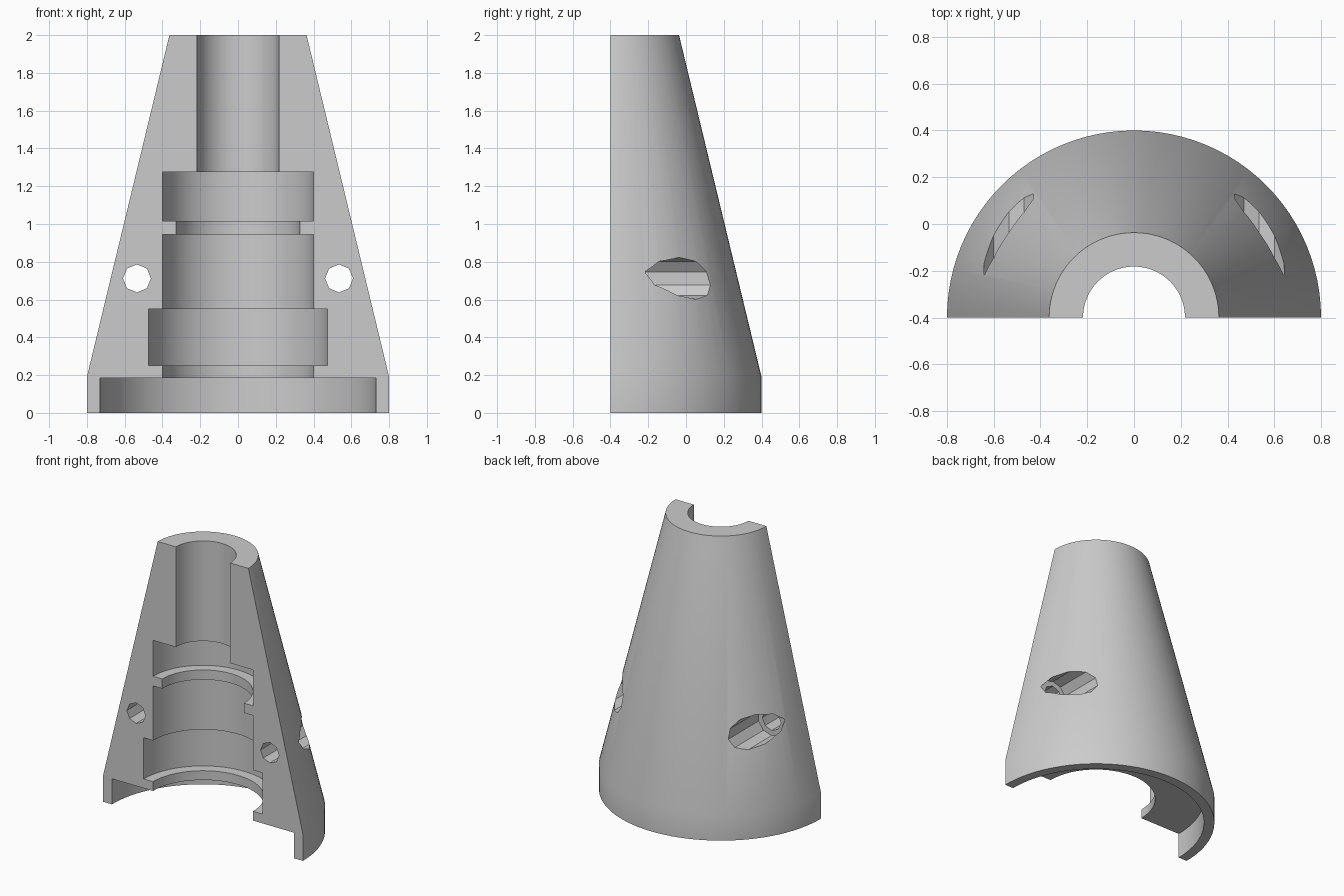
import bpy, bmesh, math
from mathutils import Matrix

old = bpy.data.objects.get("Cube")
if old:
    bpy.data.objects.remove(old, do_unlink=True)

AXIS_Y = -0.4      # the cut plane holds the axis of revolution
STEPS = 48         # segments in the half turn

grey = bpy.data.materials.new("plain grey")
grey.use_nodes = True
colour = (0.6, 0.6, 0.6, 1)
grey.diffuse_color = colour
grey.node_tree.nodes["Principled BSDF"].inputs["Base Color"].default_value = colour


def make_object(name, bm):
    bmesh.ops.recalc_face_normals(bm, faces=bm.faces[:])
    mesh = bpy.data.meshes.new(name)
    bm.to_mesh(mesh)
    bm.free()
    mesh.materials.append(grey)
    obj = bpy.data.objects.new(name, mesh)
    bpy.context.collection.objects.link(obj)
    return obj


def half_lathe(name, profile):
    """Turn a closed (radius, z) profile through 180 degrees and cap both ends."""
    bm = bmesh.new()
    rings = []
    for i in range(STEPS + 1):
        a = math.pi * i / STEPS
        rings.append([bm.verts.new((r * math.cos(a), AXIS_Y + r * math.sin(a), z))
                      for r, z in profile])
    n = len(profile)
    for a, b in zip(rings, rings[1:]):
        for j in range(n):
            k = (j + 1) % n
            bm.faces.new((a[j], a[k], b[k], b[j]))
    bm.faces.new(rings[0])
    bm.faces.new(rings[-1])
    return make_object(name, bm)


def bolt_cutter(name, x, radius, sides, turn, y0, y1):
    """Prism along y, used to cut a bolt hole."""
    bm = bmesh.new()
    place = (Matrix.Translation((x, (y0 + y1) / 2, 0.712))
             @ Matrix.Rotation(math.pi / 2, 4, 'X') @ Matrix.Rotation(turn, 4, 'Z'))
    bmesh.ops.create_cone(bm, cap_ends=True, segments=sides, radius1=radius,
                          radius2=radius, depth=y1 - y0, matrix=place)
    # put a corner exactly at the top of the prism
    top = max(bm.verts, key=lambda v: v.co.z).co
    angle = math.atan2(top.x - x, top.z - 0.712)
    bmesh.ops.rotate(bm, verts=bm.verts[:], cent=(x, 0, 0.712),
                     matrix=Matrix.Rotation(-angle, 3, 'Y'))
    obj = make_object(name, bm)
    obj.hide_render = True
    return obj


# Half shell: tapered outside, stepped bore inside
shell = half_lathe("half_shell", [
    (0.80, 0.0), (0.80, 0.19), (0.363, 2.0),
    (0.218, 2.0), (0.218, 1.275),
    (0.40, 1.275), (0.40, 1.015),
    (0.327, 1.015), (0.327, 0.945),
    (0.40, 0.945), (0.40, 0.55),
    (0.475, 0.55), (0.475, 0.252),
    (0.40, 0.252), (0.40, 0.185),
    (0.73, 0.185), (0.73, 0.0)])

# Bolt holes with wider head recesses at the back
cutters = []
for side, x in (("left", 0.535), ("right", -0.535)):
    cutters.append(bolt_cutter(side + "_bolt_hole", x, 0.074, 8, 0, -0.6, 0.0))
    cutters.append(bolt_cutter(side + "_head_recess", x, 0.111, 10, 0, -0.215, 0.6))

bpy.context.view_layer.objects.active = shell
for cutter in cutters:
    mod = shell.modifiers.new(cutter.name, 'BOOLEAN')
    mod.operation = 'DIFFERENCE'
    mod.solver = 'EXACT'
    mod.object = cutter
    bpy.ops.object.modifier_apply(modifier=mod.name)
for cutter in cutters:
    bpy.data.objects.remove(cutter, do_unlink=True)

# Smooth round walls, crisp steps
bpy.ops.object.select_all(action='DESELECT')
shell.select_set(True)
bpy.ops.object.shade_smooth_by_angle(angle=math.radians(30))
